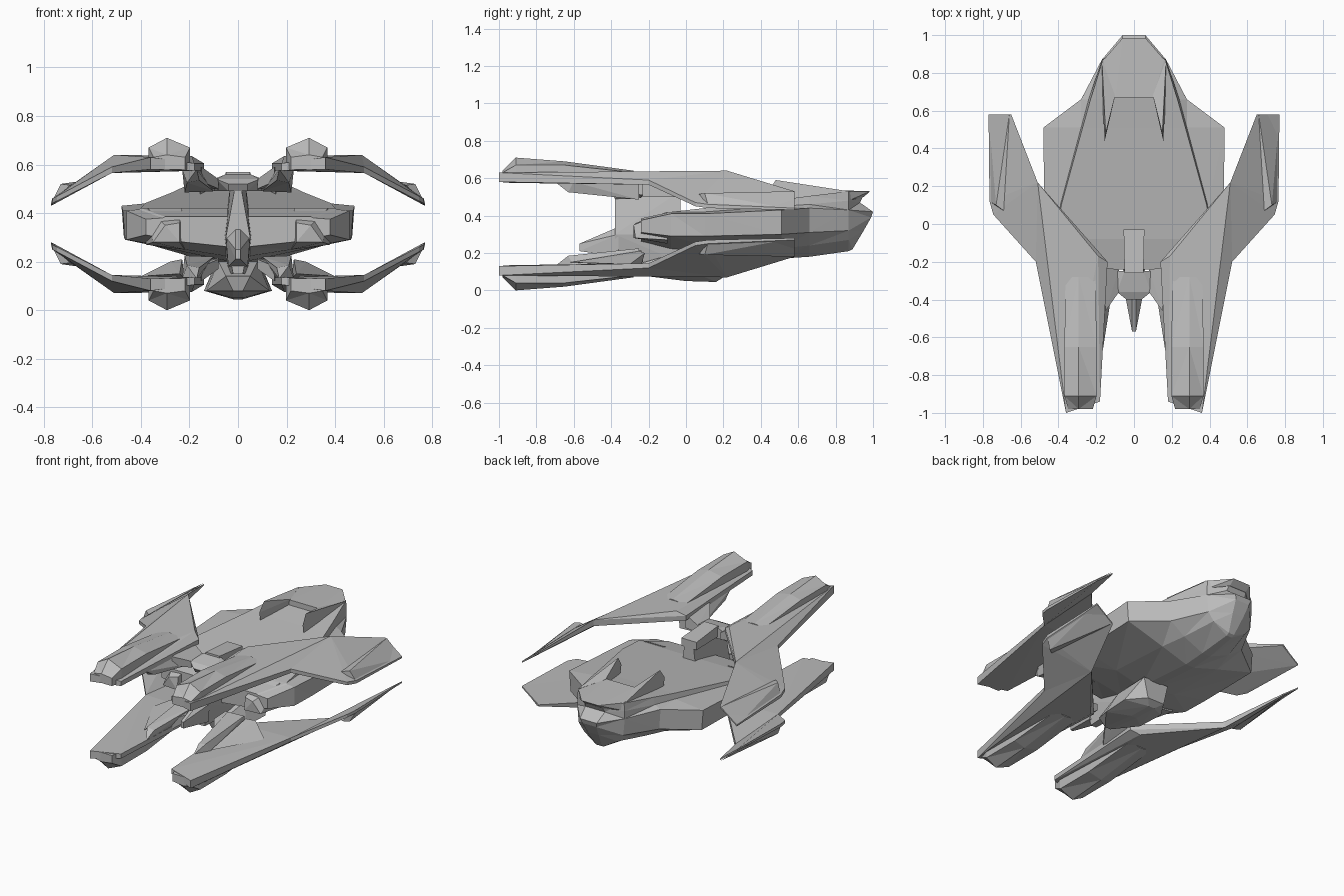
import bpy
import bmesh
from mathutils import Vector

cube = bpy.data.objects.get("Cube")
if cube:
    bpy.data.objects.remove(cube, do_unlink=True)

# One flat grey for the whole ship
grey = bpy.data.materials.new("hull_grey")
grey.use_nodes = True
colour = (.5, .5, .5, 1)
grey.diffuse_color = colour
grey.node_tree.nodes["Principled BSDF"].inputs["Base Color"].default_value = colour

HEIGHT = .71  # wings repeat upside down within this height


def finish(name, bm):
    bmesh.ops.recalc_face_normals(bm, faces=bm.faces)
    mesh = bpy.data.meshes.new(name)
    bm.to_mesh(mesh)
    bm.free()
    mesh.materials.append(grey)
    obj = bpy.data.objects.new(name, mesh)
    bpy.context.scene.collection.objects.link(obj)
    return obj


def faceted(name, points):
    """Solid chunk of flat faces wrapped around a few corner points."""
    bm = bmesh.new()
    for point in points:
        bm.verts.new(point)
    bmesh.ops.convex_hull(bm, input=bm.verts)
    loose = [v for v in bm.verts if not v.link_faces]
    bmesh.ops.delete(bm, geom=loose, context='VERTS')
    return finish(name, bm)


def loft(name, rings):
    """Skin a closed shell through rings with equal point counts."""
    bm = bmesh.new()
    loops = [[bm.verts.new(p) for p in ring] for ring in rings]
    count = len(loops[0])
    for a, b in zip(loops, loops[1:]):
        for i in range(count):
            j = (i + 1) % count
            bm.faces.new((a[i], a[j], b[j], b[i]))
    bm.faces.new(loops[0])
    bm.faces.new(loops[-1])
    bmesh.ops.triangulate(bm, faces=bm.faces)
    return finish(name, bm)


def symmetric(points, side, flip=False):
    return [Vector((x * side, y, HEIGHT - z if flip else z)) for x, y, z in points]


def both(points):
    return symmetric(points, 1) + symmetric(points, -1)


def plate(outline):
    """Corners given as x, y, top, bottom."""
    return [(x, y, z) for x, y, top, low in outline for z in (top, low)]


def hull_ring(half):
    return symmetric(half, 1) + symmetric(half[::-1], -1)


# Main hull: deck edge, deck step, shoulder, flank, belly slope, keel line
stations = [
    (-.24, (.30, .385), (.31, .38), (.38, .375), (.38, .31), (.22, .28), (.03, .26)),
    (-.08, (.40, .42), (.41, .415), (.46, .41), (.46, .29), (.22, .25), (.03, .22)),
    (.10, (.385, .44), (.39, .42), (.475, .41), (.465, .29), (.22, .24), (.03, .20)),
    (.51, (.272, .485), (.28, .45), (.48, .43), (.47, .30), (.21, .225), (.03, .17)),
    (.66, (.23, .505), (.24, .46), (.28, .44), (.27, .31), (.17, .24), (.03, .18)),
    (.87, (.165, .53), (.17, .48), (.17, .43), (.16, .32), (.12, .27), (.02, .21)),
]
rings = [hull_ring([(x, y, z) for x, z in half]) for y, *half in stations]
rings.append(hull_ring([(.06, .95, .51), (.07, .93, .47), (.06, 1, .42),
                        (.05, .99, .39), (.04, .95, .32), (.02, .89, .22)]))
loft("main_hull", rings)

# Raised tail block overhanging the stern
faceted("tail_block", both([
    (.10, .67, .54), (.16, .70, .53), (.16, .87, .53), (.06, .985, .53),
    (.16, .87, .48), (.10, .67, .48), (.06, .95, .50)]))

# Wing corners, shared by the inner panel and the drooping outer panel
leading = (.52, -.20, .59, .565)
trailing = (.51, .22, .64, .60)
inner_panel = plate([
    (.14, -.20, .605, .575), (.18, -.94, .605, .575), (.36, -1, .63, .58),
    (.19, -.17, .635, .58), (.37, -.20, .635, .575), leading, trailing])
outer_panel = plate([
    leading, trailing, (.65, .58, .53, .52),
    (.77, .58, .44, .43), (.765, .12, .46, .44), (.745, .05, .47, .45)])
tip_blade = [(.66, .58, .53), (.69, .07, .515), (.73, .10, .52),
             (.77, .58, .43), (.765, .12, .45)]


def pod_ring(y, half, low, shoulder, peak):
    mid = .283
    return [(mid - half, y, low), (mid + half, y, low), (mid + half, y, shoulder),
            (mid + .01, y, peak), (mid - half, y, shoulder)]


pod = [pod_ring(-.98, .065, .58, .63, .64), pod_ring(-.91, .085, .58, .67, .71),
       pod_ring(-.65, .085, .58, .67, .69), pod_ring(-.28, .08, .60, .63, .64)]

# Strut tucked beneath each prong, and the link to the centre
strut = [(.17, -.70, .58), (.16, -.63, .535), (.21, -.63, .525), (.10, -.25, .49),
         (.22, -.25, .485), (.23, -.60, .58), (.23, -.25, .58), (.15, -.25, .58)]
root_link = plate([
    (.17, -.23, .60, .51), (.15, -.46, .59, .53), (.08, -.36, .54, .50),
    (.08, -.24, .54, .495)])
for side, hand in ((1, "left"), (-1, "right")):
    for flip, level in ((False, "upper"), (True, "lower")):
        tag = f"{level}_{hand}"
        for part, points in (("wing_panel", inner_panel), ("wing_outer", outer_panel),
                             ("wing_tip", tip_blade), ("prong_strut", strut),
                             ("root_link", root_link)):
            faceted(f"{tag}_{part}", symmetric(points, side, flip))
        loft(f"{tag}_gun_pod", [symmetric(ring, side, flip) for ring in pod])

    # Wedge intake at the front of each flank
    faceted(f"{hand}_intake", symmetric([
        (.24, -.28, .28), (.35, -.27, .28), (.30, -.28, .35), (.24, -.27, .36),
        (.23, -.10, .42), (.37, -.10, .42), (.38, -.10, .27), (.22, -.10, .25)], side))

    # Deck horn pointing forward from the tail block
    faceted(f"{hand}_deck_horn", symmetric([
        (.155, .44, .53), (.15, .48, .59), (.10, .68, .54), (.17, .87, .53),
        (.17, .70, .47), (.11, .66, .48), (.155, .45, .475)], side))

    # Lower fin standing on the lower wing
    faceted(f"{hand}_lower_fin", symmetric([
        (.40, -.30, .14), (.24, -.62, .15), (.23, -.25, .21),
        (.28, -.22, .20), (.22, -.24, .13)], side))

# Centre block between the upper wing roots
faceted("upper_bridge", both([
    (.10, -.25, .54), (.09, -.36, .54), (.04, -.40, .52), (.04, -.38, .49),
    (.10, -.25, .49), (.05, -.25, .56)]))
faceted("bridge_spine", both(plate([
    (.05, -.26, .57, .50), (.055, -.03, .55, .50)])))

# Vertical keel and forward spike joining upper and lower wings
faceted("centre_keel", both([
    (.01, -.38, .52), (.05, -.38, .30), (.02, -.37, .15),
    (.03, -.03, .53), (.06, -.03, .30), (.04, -.03, .15)]))
faceted("front_spike", both([
    (.01, -.57, .25), (.01, -.57, .21), (.05, -.36, .30),
    (.04, -.36, .18), (.01, -.36, .34)]))

# Faceted pod under the belly
faceted("belly_pod", both([
    (.05, -.26, .14), (.02, -.24, .08), (.13, -.10, .08), (.14, .08, .08),
    (.02, 0, .05), (.02, .16, .045), (.06, .20, .07), (.08, -.05, .20),
    (.09, .20, .20)]))
